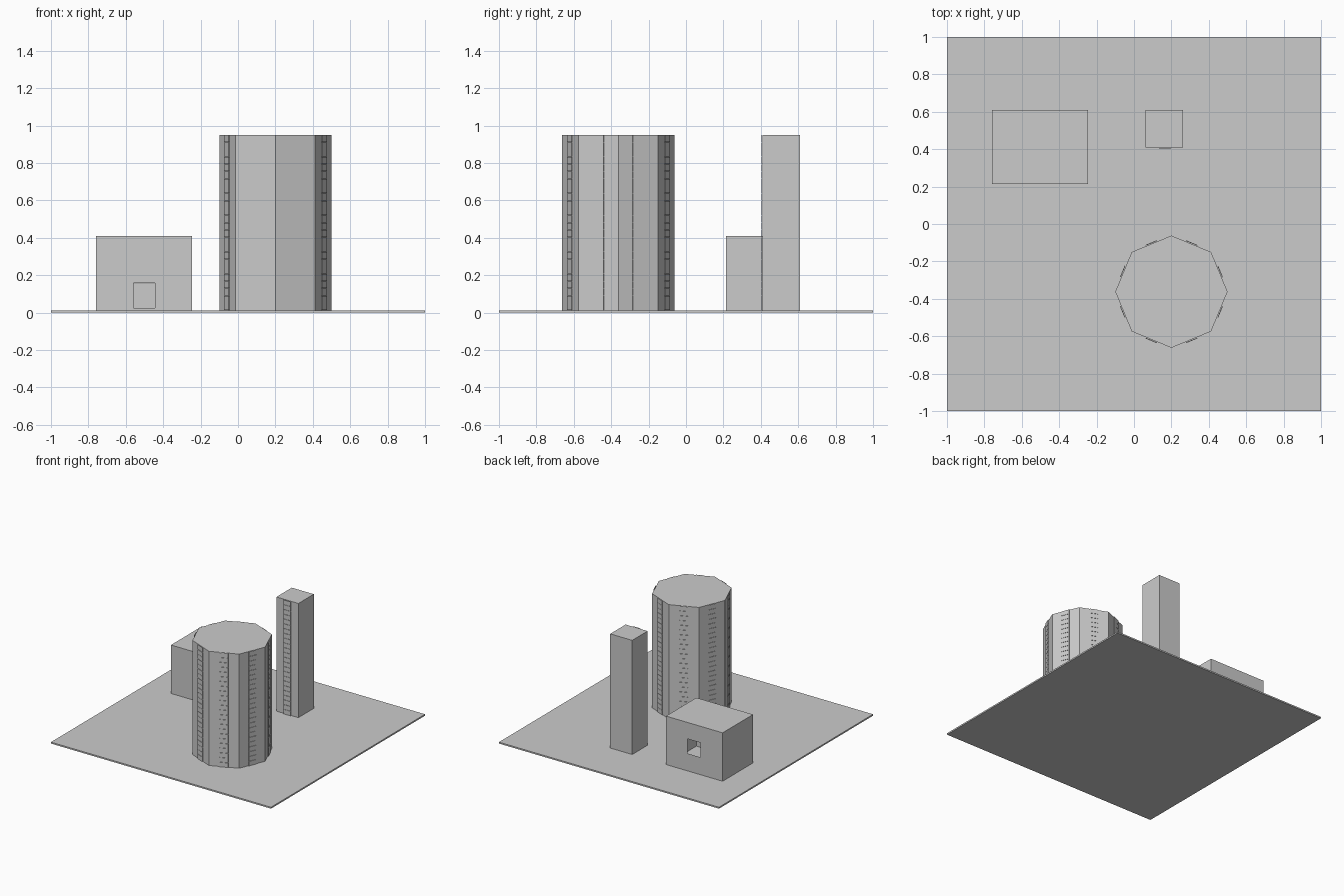
import bpy, bmesh, math
from mathutils import Matrix, Vector

if "Cube" in bpy.data.objects:
    bpy.data.objects.remove(bpy.data.objects["Cube"])

BASE = 0.012   # top of the ground slab
TOP = 0.95     # tower roofs


def finish(name, bm):
    me = bpy.data.meshes.new(name)
    bm.to_mesh(me)
    bm.free()
    ob = bpy.data.objects.new(name, me)
    bpy.context.collection.objects.link(ob)
    return ob


def add_box(bm, lo, hi, m=Matrix()):
    lo, hi = Vector(lo), Vector(hi)
    size = hi - lo
    mat = m @ Matrix.Translation((lo + hi) / 2) @ Matrix.Diagonal((*size, 1))
    bmesh.ops.create_cube(bm, size=1, matrix=mat)


def box(name, lo, hi):
    bm = bmesh.new()
    add_box(bm, lo, hi)
    return finish(name, bm)


def window_strip(name, x, y, angle, rows=24):
    """Stack of thin panels facing local -y, centred at x, y."""
    bm = bmesh.new()
    m = Matrix.Translation((x, y, 0)) @ Matrix.Rotation(angle, 4, 'Z')
    step = (TOP - BASE) / rows
    for i in range(rows):
        z = BASE + i * step
        add_box(bm, (-0.033, -0.002, z + 0.001), (0.033, 0.002, z + step - 0.001), m)
    return finish(name, bm)


def wall_with_hole(bm, y, x0, x1, z0, z1, hole):
    """Wall in the xz plane made of a 3 x 3 grid without its middle cell."""
    hx0, hx1, hz0, hz1 = hole
    xs, zs = (x0, hx0, hx1, x1), (z0, hz0, hz1, z1)
    v = [[bm.verts.new((a, y, c)) for c in zs] for a in xs]
    for i in range(3):
        for j in range(3):
            if (i, j) != (1, 1):
                bm.faces.new((v[i][j], v[i + 1][j], v[i + 1][j + 1], v[i][j + 1]))


# ground slab
box("ground", (-1, -1, 0), (1, 1, BASE))

# eight-sided tower with a window strip on each face
CX, CY, R = 0.2, -0.362, 0.3
bm = bmesh.new()
ring = [(CX + R * math.cos(k * math.pi / 4), CY + R * math.sin(k * math.pi / 4)) for k in range(8)]
base = bm.faces.new([bm.verts.new((x, y, BASE)) for x, y in ring])
ext = bmesh.ops.extrude_face_region(bm, geom=[base], use_keep_orig=True)
for e in ext["geom"]:
    if isinstance(e, bmesh.types.BMVert):
        e.co.z = TOP
bmesh.ops.recalc_face_normals(bm, faces=bm.faces)
finish("round_tower", bm)
reach = R * math.cos(math.pi / 8) + 0.005
for k in range(8):
    a = (k + 0.5) * math.pi / 4
    window_strip(f"round_tower_windows_{k}", CX + reach * math.cos(a),
                 CY + reach * math.sin(a), a + math.pi / 2)

# slim square tower with one strip on its front
box("slim_tower", (0.062, 0.41, BASE), (0.262, 0.61, TOP))
window_strip("slim_tower_windows", 0.166, 0.402, 0)

# hollow house with door in front and window at the back
X0, X1, Y0, Y1, H = -0.76, -0.245, 0.215, 0.61, 0.41
bm = bmesh.new()
add_box(bm, (X0, Y0, BASE), (X1, Y1, H))
bm.normal_update()
bmesh.ops.delete(bm, geom=[f for f in bm.faces if abs(f.normal.y) > 0.5 or f.normal.z < -0.5],
                 context='FACES_ONLY')
wall_with_hole(bm, Y0, X0, X1, BASE, H, (-0.56, -0.443, 0.025, 0.158))
wall_with_hole(bm, Y1, X0, X1, BASE, H, (-0.56, -0.443, 0.155, 0.275))
bmesh.ops.remove_doubles(bm, verts=bm.verts, dist=1e-4)
for f in bm.faces:
    out = f.calc_center_median() - Vector(((X0 + X1) / 2, (Y0 + Y1) / 2, 0.2))
    f.normal_update()
    if f.normal.dot(out) < 0:
        f.normal_flip()
finish("house", bm)
